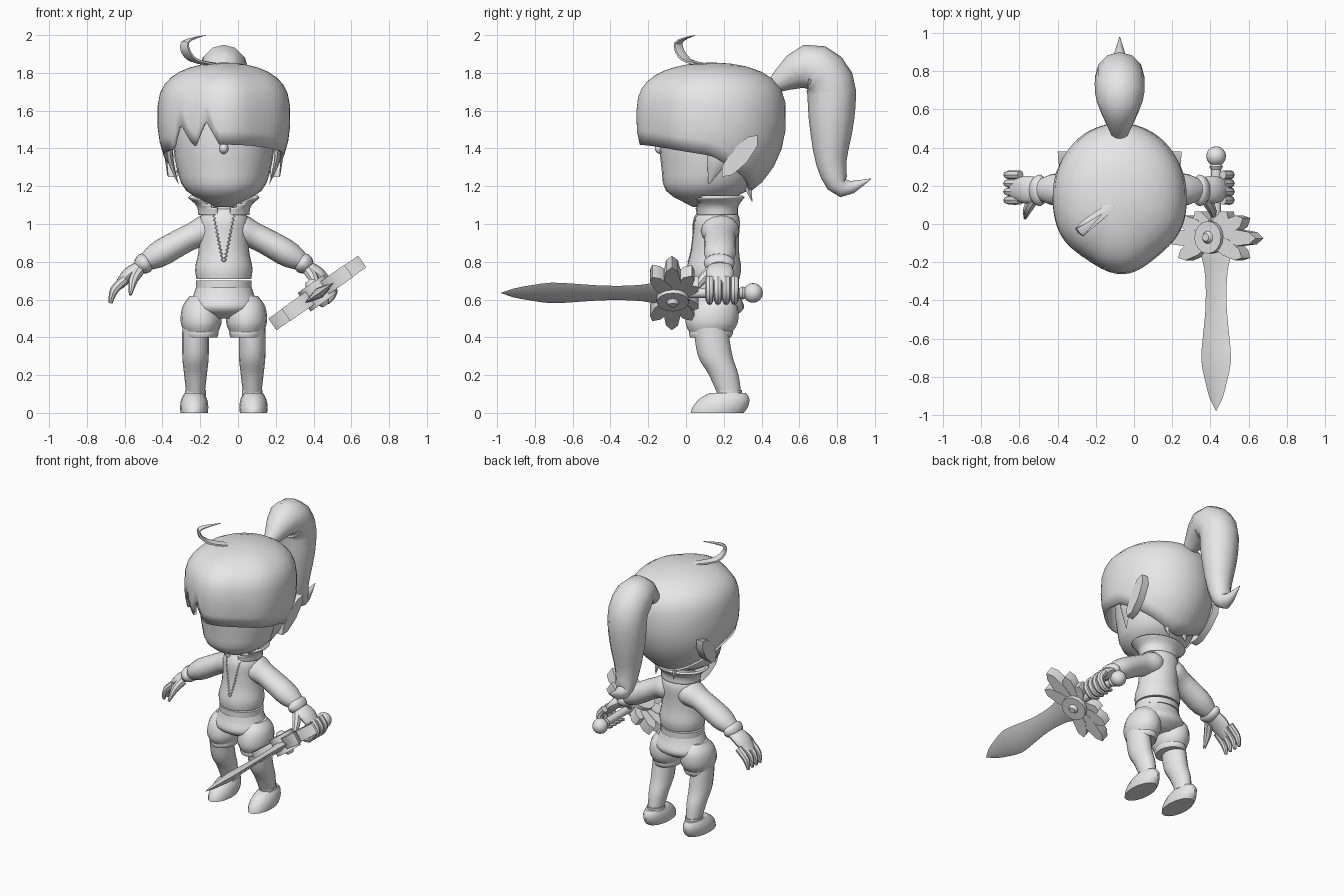
import bpy, bmesh, math
from math import sin, cos, pi, radians
from mathutils import Vector
from mathutils.bvhtree import BVHTree

cube = bpy.data.objects.get("Cube")
if cube:
    bpy.data.objects.remove(cube)

GREY = (0.8, 0.8, 0.8, 1)
grey = bpy.data.materials.new("plain grey")
grey.use_nodes = True
grey.diffuse_color = GREY
grey.node_tree.nodes["Principled BSDF"].inputs["Base Color"].default_value = GREY

CX = -0.075  # centre line of the body
X, Y, Z = Vector((1, 0, 0)), Vector((0, 1, 0)), Vector((0, 0, 1))
SIDES = ((-1, "right"), (1, "left"))
parts = []


def make(name, verts, faces):
    bm = bmesh.new()
    corners = [bm.verts.new(v) for v in verts]
    for face in faces:
        bm.faces.new([corners[i] for i in face])
    bmesh.ops.recalc_face_normals(bm, faces=bm.faces)
    mesh = bpy.data.meshes.new(name)
    bm.to_mesh(mesh)
    bm.free()
    mesh.materials.append(grey)
    part = bpy.data.objects.new(name, mesh)
    bpy.context.collection.objects.link(part)
    parts.append(part)
    return part


def ring_faces(rows, n):
    return [(r * n + i, r * n + (i + 1) % n, (r + 1) * n + (i + 1) % n, (r + 1) * n + i)
            for r in range(rows - 1) for i in range(n)]


def sample(values, k):
    """Smooth curve through evenly spaced values, k running from 0 to 1."""
    last = len(values) - 1
    i = min(int(k * last), last - 1)
    t = k * last - i
    before, start = values[max(i - 1, 0)], values[i]
    end, after = values[i + 1], values[min(i + 2, last)]
    slope_in, slope_out = (end - before) / 2, (after - start) / 2
    rise = end - start
    return start + (slope_in + (rise * 3 - slope_in * 2 - slope_out
                                + (slope_in + slope_out - rise * 2) * t) * t) * t


def tube(name, path, radii, flat=1, ref=Y, n=16, steps=12, level=False, cap=True):
    """Sweep an ellipse along a path; flat scales it along ref."""
    path = [Vector(p) for p in path]
    points = [sample(path, i / steps) for i in range(steps + 1)]
    verts = []
    for i, point in enumerate(points):
        ahead = (points[min(i + 1, steps)] - points[max(i - 1, 0)]).normalized()
        across = X if level else ahead.cross(ref).normalized()
        other = Y if level else across.cross(ahead)
        radius = sample(radii, i / steps)
        for j in range(n):
            a = 2 * pi * j / n
            verts.append(point + across * radius * cos(a) + other * radius * flat * sin(a))
    faces = ring_faces(steps + 1, n)
    if cap:
        faces += [tuple(range(n)), tuple(range(len(verts) - n, len(verts)))]
    return make(name, verts, faces)


def stack(name, x, heights, depths, radii, flat, **options):
    """Level rings spread between two heights, drifting in y."""
    path = [(x, y, z) for y, z in zip(depths, heights)]
    return tube(name, path, radii, flat, level=True, **options)


def leaf(name, base, along, normal, width, thick):
    across = normal.cross(along).normalized() * width
    n = 8
    rim = [base + along * (1 - cos(2 * pi * i / n)) / 2 + across * sin(2 * pi * i / n) for i in range(n)]
    lift = normal * thick / 2
    make(name, [p - lift for p in rim] + [p + lift for p in rim],
         ring_faces(2, n) + [tuple(range(n)), tuple(range(n, 2 * n))])


def ball(name, centre, size):
    bpy.ops.mesh.primitive_uv_sphere_add(segments=16, ring_count=10, location=centre)
    part = bpy.context.object
    part.name = name
    part.scale = size
    part.data.materials.append(grey)
    parts.append(part)


# Head, nose and neck
stack("head", CX, (1.09, 1.3, 1.6), (.08, .14, .15), (.04, .2, .25, .27, .26), 1.08, n=28)
ball("nose", (CX, -.13, 1.4), (.025, .035, .03))
stack("neck", CX, (1, 1.2), (.16, .15), (.08, .08), 1)

# Hair cap: a squashed dome with a ragged fringe
COLS, ROWS, MID, UP, DOWN = 90, 12, 1.55, .305, .445
dome = []
for row in range(ROWS):
    for col in range(COLS):
        deg = 360 * col / COLS - 180
        a = radians(deg)
        front, back = max(0, cos(a)), max(0, -cos(a))
        edge = 1.36 + .06 * front - .2 * back
        for notch in (-42, -16):
            edge += .13 * max(0, 1 - abs(deg - notch) / 12)
        low = math.asin((edge - MID) / DOWN)
        tilt = pi / 2 + (low - pi / 2) * row / (ROWS - 1)
        reach = max(cos(tilt), .002) * (1 + .035 * front * cos(5 * a - .3))
        rise = UP * sin(tilt) ** .6 if tilt > 0 else DOWN * sin(tilt)
        dome.append(Vector((CX + .352 * reach * sin(a), .14 - .39 * reach * cos(a), MID + rise)))
hair = make("hair_cap", dome, ring_faces(ROWS, COLS) + [tuple(range(COLS))])
hair.modifiers.new("thickness", "SOLIDIFY").thickness = .02

# Ponytail, drooping from the back of the crown
droop = ((.46, 1.73), (.64, 1.83), (.76, 1.75), (.77, 1.55), (.77, 1.32), (.83, 1.19), (.98, 1.24))
tube("ponytail", [(CX, y, z) for y, z in droop], (.04, .12, .13, .12, .08, .05, .002),
     ref=X, n=12, steps=18)

# Curled strand on the crown
tube("crown_strand", ((-.08, .12, 1.84), (-.24, 0, 1.87), (-.28, -.04, 1.96), (-.17, .05, 2)),
     (.008, .012, .01, .001), flat=3, ref=(X - Y).normalized(), n=6)

# Ears, side locks and nape wisps
for s, side in SIDES:
    def beside(dx, y, z):
        return Vector((CX + s * dx, y, z))
    leaf(side + "_ear", beside(.27, .19, 1.25), Vector((s * .03, .19, .22)), X, .05, .05)
    tube(side + "_lock", (beside(.29, .18, 1.45), beside(.28, .16, 1.33), beside(.24, .12, 1.21)),
         (.07, .05, .002), flat=.3, ref=X, n=8)
    tube(side + "_wisp", (beside(.07, .32, 1.22), beside(.07, .35, 1.12)), (.03, .002), n=6)

# Jacket body, belt and collar
jacket = stack("jacket", CX, (.71, 1.08), (.145, .165), (.145, .152, .135, .13, .13, .1), .95, n=24)
stack("belt", CX, (.66, .7), (.145, .145), (.147, .147), .92, n=24)
collar = stack("collar", CX, (1.05, 1.15), (.165, .155), (.12, .13, .18), .8, n=24, cap=False)
bm = bmesh.new()
bm.from_mesh(collar.data)
opening = [f for f in bm.faces if f.calc_center_median().y < .07]
bmesh.ops.delete(bm, geom=opening, context="FACES")
bm.to_mesh(collar.data)
bm.free()
collar.modifiers.new("thickness", "SOLIDIFY").thickness = .015

# Zigzag jacket opening, laid on the chest
chest = BVHTree.FromPolygons([v.co for v in jacket.data.vertices],
                             [tuple(p.vertices) for p in jacket.data.polygons])
TEETH = 24
for s, side in SIDES:
    zigzag = []
    for i in range(TEETH + 1):
        k = i / TEETH
        start = Vector((CX + s * (.05 * k + .01 * (i % 2)), -1, .8 + .25 * k))
        zigzag.append(chest.ray_cast(start, Y)[0])
    tube(side + "_zip_edge", zigzag, (.004, .004), n=4, steps=TEETH)

# Shorts, legs and shoes
stack("shorts_hips", CX, (.5, .68), (.15, .145), (.1, .185, .16, .142), .85, n=24)
for s, side in SIDES:
    hip, foot = CX + s * .12, CX + s * .15
    stack(side + "_shorts_leg", hip, (.42, .62), (.13, .15), (.085, .108, .1, .06), 1.28)
    stack(side + "_shorts_cuff", hip, (.4, .445), (.13, .135), (.085, .092, .088), 1.27, steps=4)
    stack(side + "_leg", foot, (.08, .2, .3, .45), (.235, .2, .155, .13), (.046, .06, .07, .07), 1.3)
    stack(side + "_sock", foot, (.09, .12), (.23, .23), (.055, .055), 1.2, steps=2)
    stack(side + "_shoe", foot + s * .007, (0, .105), (.165, .22), (.072, .075, .068, .05), 1.95, steps=6)

# Sleeves, cuffs and hands; the left hand grips
OPEN = ((.52, .71), (.58, .65), (.6, .58))
GRIP = ((.54, .71), (.58, .65), (.54, .59), (.48, .6))
for s, side in SIDES:
    def reach_out(y, *points):
        return [(CX + s * dx, y, z) for dx, z in points]
    tube(side + "_sleeve", reach_out(.18, (.05, .98), (.2, .92), (.42, .795)),
         (.075, .085, .07, .07, .07, .045), flat=1.2)
    tube(side + "_cuff", reach_out(.176, (.4, .805), (.455, .77)), (.045, .055, .05, .036), flat=1.5, steps=6)
    tube(side + "_palm", reach_out(.18, (.43, .78), (.5, .735), (.56, .67)), (.032, .036, .024), flat=2)
    for finger in range(4):
        tube(f"{side}_finger_{finger + 1}", reach_out(.125 + .044 * finger, *(OPEN if s < 0 else GRIP)),
             (.024, .023, .01), n=8, steps=8)
    thumb = ((.45, .13, .75), (.48, .08, .7), (.495, .03, .625))
    tube(side + "_thumb", [(CX + s * dx, y, z) for dx, y, z in thumb], (.03, .025, .008), ref=X, n=8)

# Sword: tilted blade, grip and pommel
TILT = radians(35)
WIDE = Vector((cos(TILT), 0, sin(TILT)))
NORMAL = Vector((-sin(TILT), 0, cos(TILT)))
SWORD = Vector((.43, 0, .635))
tube("blade", (SWORD - Y * .08, SWORD - Y * .98),
     (.09, .1, .075, .066, .07, .085, .095, .07, .04, .001), flat=.3, ref=NORMAL, n=4, steps=18)
tube("grip", (SWORD - Y * .05, SWORD + Y * .3), (.026, .026), ref=Z)
tube("pommel_ring", (SWORD + Y * .28, SWORD + Y * .32), (.022, .035, .022), ref=Z, steps=4)
ball("pommel", SWORD + Y * .355, (.052, .052, .052))

# Guard: centre boss with leaf-shaped wings
hub = SWORD - Y * .07 - X * .01
tube("guard_boss", (hub - NORMAL * .06, hub + NORMAL * .06), (.085, .085), steps=2)
tube("guard_stud", (hub - NORMAL * .08, hub + NORMAL * .08), (.02, .045, .045, .02))
for s, side in SIDES:
    for k in range(4):
        a = radians(27 * k - 28)
        along = (WIDE * s * cos(a) + Y * sin(a)) * (.29 - .06 * abs(k - 1))
        leaf(f"{side}_guard_leaf_{k + 1}", hub, along, NORMAL, .045, .08 - .005 * k)

# Soft shading with crisp edges
bpy.ops.object.select_all(action="DESELECT")
for part in parts:
    part.select_set(True)
bpy.context.view_layer.objects.active = parts[0]
bpy.ops.object.shade_smooth_by_angle(angle=radians(40))
